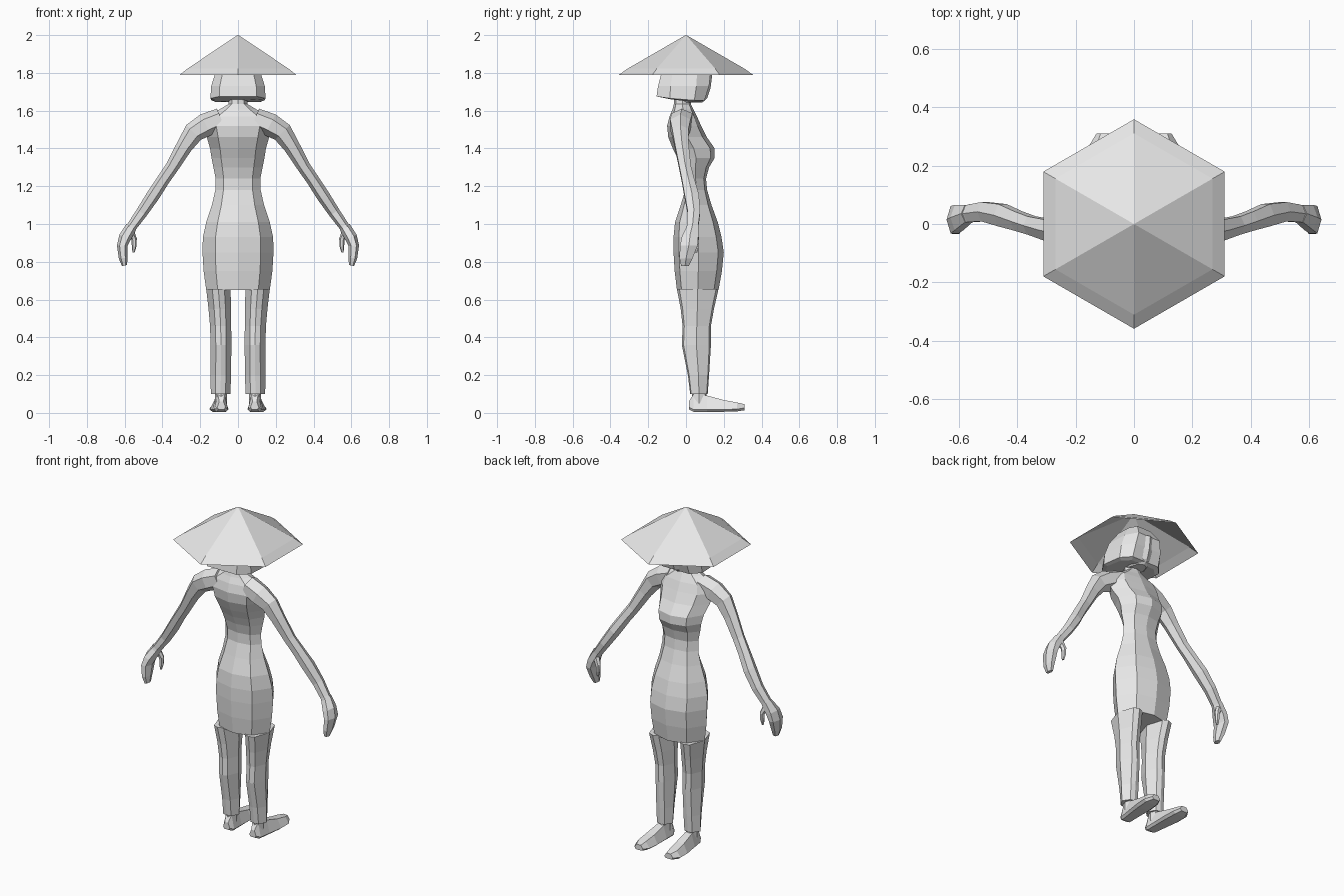
import bpy, bmesh, math
from mathutils import Vector

grey = bpy.data.materials.new("pale_grey")
grey.diffuse_color = (0.8, 0.8, 0.8, 1)


def loft(name, rings, caps=(True, True), mirror=False):
    """Skin a list of equal-length point rings with flat quads."""
    bm = bmesh.new()
    vs = [[bm.verts.new(p) for p in ring] for ring in rings]
    n = len(rings[0])
    for a, b in zip(vs, vs[1:]):
        for i in range(n):
            j = (i + 1) % n
            bm.faces.new((a[i], a[j], b[j], b[i]))
    if caps[0]:
        bm.faces.new(vs[0])
    if caps[1]:
        bm.faces.new(vs[-1])
    bmesh.ops.recalc_face_normals(bm, faces=bm.faces)
    mesh = bpy.data.meshes.new(name)
    bm.to_mesh(mesh)
    bm.free()
    mesh.materials.append(grey)
    ob = bpy.data.objects.new(name, mesh)
    bpy.context.collection.objects.link(ob)
    if mirror:
        ob.modifiers.new("Mirror", "MIRROR")
    return ob


def body_ring(z, hw, yb, yf, cx=0, fx=0.64, inset=0.11):
    """Eight-sided horizontal section between back yb and front yf."""
    d, mid = yf - yb, (yb + yf) / 2
    half = [(0, yb), (fx * hw, yb + inset * d), (hw, mid),
            (fx * hw, yf - inset * d), (0, yf)]
    pts = half + [(-x, y) for x, y in half[3:0:-1]]
    return [(cx + x, y, z) for x, y in pts]


def limb_ring(x, y, z, tangent, r, ry, n=6):
    """Elliptical section across a limb that runs in the xz plane."""
    across = Vector((-tangent.z, 0, tangent.x)).normalized()
    out = []
    for i in range(n):
        a = 2 * math.pi * i / n
        out.append(Vector((x, y, z)) + across * r * math.cos(a)
                   + Vector((0, ry * math.sin(a), 0)))
    return out


def limb(name, path):
    rings = []
    for i, (x, y, z, r, ry) in enumerate(path):
        a, b = path[max(i - 1, 0)], path[min(i + 1, len(path) - 1)]
        t = Vector((b[0] - a[0], 0, b[2] - a[2]))
        rings.append(limb_ring(x, y, z, t, r, ry))
    return loft(name, rings, mirror=True)


# Torso, hips and neck: z, half width, back, front
torso = [
    (0.65, 0.168, -0.048, 0.172), (0.75, 0.182, -0.06, 0.19),
    (0.85, 0.188, -0.066, 0.2), (0.93, 0.186, -0.066, 0.188),
    (1.01, 0.168, -0.058, 0.168), (1.1, 0.138, -0.028, 0.135),
    (1.18, 0.12, -0.004, 0.112), (1.24, 0.118, -0.004, 0.106),
    (1.3, 0.13, -0.022, 0.122), (1.35, 0.14, -0.045, 0.152),
    (1.4, 0.148, -0.07, 0.152), (1.46, 0.165, -0.094, 0.11),
    (1.52, 0.18, -0.1, 0.08), (1.57, 0.165, -0.087, 0.058),
    (1.605, 0.1, -0.072, 0.04), (1.635, 0.05, -0.064, 0.026),
    (1.7, 0.045, -0.06, 0.025)]
loft("torso", [body_ring(*r) for r in torso])

# Trouser legs: z, centre x, half width, back, front
legs = [(0.1, 0.092, 0.052, 0.022, 0.115), (0.2, 0.091, 0.054, 0.01, 0.122),
        (0.36, 0.09, 0.055, -0.022, 0.132), (0.46, 0.092, 0.056, -0.018, 0.132),
        (0.55, 0.096, 0.06, -0.028, 0.148), (0.655, 0.104, 0.064, -0.048, 0.172)]
loft("leg", [body_ring(z, hw, yb, yf, cx, 0.5, 0.06)
             for z, cx, hw, yb, yf in legs], mirror=True)

# Bare feet: y, centre x, half width, bottom, top
feet = [(0.015, 0.088, 0.022, 0.018, 0.06), (0.04, 0.089, 0.036, 0.006, 0.1),
        (0.11, 0.094, 0.042, 0.006, 0.092), (0.2, 0.1, 0.05, 0.006, 0.068),
        (0.27, 0.104, 0.048, 0.008, 0.055), (0.31, 0.1, 0.028, 0.014, 0.046)]
loft("foot", [[(c - w, y, b + 0.012), (c - w * 0.7, y, b), (c + w * 0.7, y, b),
               (c + w, y, b + 0.012), (c + w * 0.5, y, t), (c - w * 0.5, y, t)]
              for y, c, w, b, t in feet], mirror=True)
loft("ankle", [body_ring(0.05, 0.032, 0.03, 0.11, 0.09),
               body_ring(0.13, 0.032, 0.032, 0.108, 0.09)], mirror=True)

# Arms from shoulder to wrist: x, y, z, thickness, depth
limb("arm", [
    (0.09, -0.022, 1.56, 0.055, 0.065), (0.17, -0.03, 1.525, 0.062, 0.062),
    (0.235, -0.03, 1.485, 0.055, 0.05), (0.285, -0.022, 1.41, 0.043, 0.042),
    (0.35, -0.005, 1.3, 0.035, 0.036), (0.395, 0.01, 1.235, 0.034, 0.038),
    (0.45, 0.03, 1.15, 0.035, 0.044), (0.51, 0.042, 1.06, 0.031, 0.038),
    (0.56, 0.036, 0.99, 0.027, 0.034), (0.585, 0.03, 0.955, 0.028, 0.038)])

# Hands with a separate thumb
limb("hand", [
    (0.565, 0.036, 0.985, 0.03, 0.034), (0.598, 0.022, 0.93, 0.033, 0.05),
    (0.613, 0.015, 0.885, 0.028, 0.054), (0.608, 0.0, 0.82, 0.023, 0.04),
    (0.601, -0.005, 0.78, 0.014, 0.024)])
limb("thumb", [
    (0.572, 0.045, 0.965, 0.02, 0.02), (0.55, 0.055, 0.92, 0.015, 0.016),
    (0.55, 0.055, 0.88, 0.012, 0.013), (0.553, 0.053, 0.85, 0.006, 0.008)])


# Bobbed hair, with the back edge slightly lower than the crown
def hair_ring(z, hw, yb, yf, dip):
    half = [(hw * 0.68, yb, z), (hw, yb * 0.55, z - dip / 2),
            (hw * 0.96, yf * 0.45, z - dip), (hw * 0.62, yf, z - dip)]
    return half + [(-x, y, h) for x, y, h in reversed(half)]


loft("hair", [hair_ring(1.672, 0.125, -0.14, 0.075, 0.025),
              hair_ring(1.675, 0.146, -0.156, 0.098, 0.02),
              hair_ring(1.73, 0.142, -0.148, 0.122, 0),
              hair_ring(1.8, 0.12, -0.13, 0.13, 0),
              hair_ring(1.87, 0.075, -0.08, 0.085, 0)])

# Face and chin
loft("face", [body_ring(1.642, 0.045, -0.04, 0.085),
              body_ring(1.665, 0.07, -0.06, 0.112),
              body_ring(1.72, 0.085, -0.06, 0.13),
              body_ring(1.8, 0.08, -0.06, 0.14)])


# Six-sided conical hat, open underneath
def hexagon(r, z):
    return [(r * math.sin(k * math.pi / 3), r * math.cos(k * math.pi / 3), z)
            for k in range(6)]


loft("hat", [hexagon(0.358, 1.788), hexagon(0.31, 1.822), hexagon(0.002, 2.0)],
     caps=(False, True))
